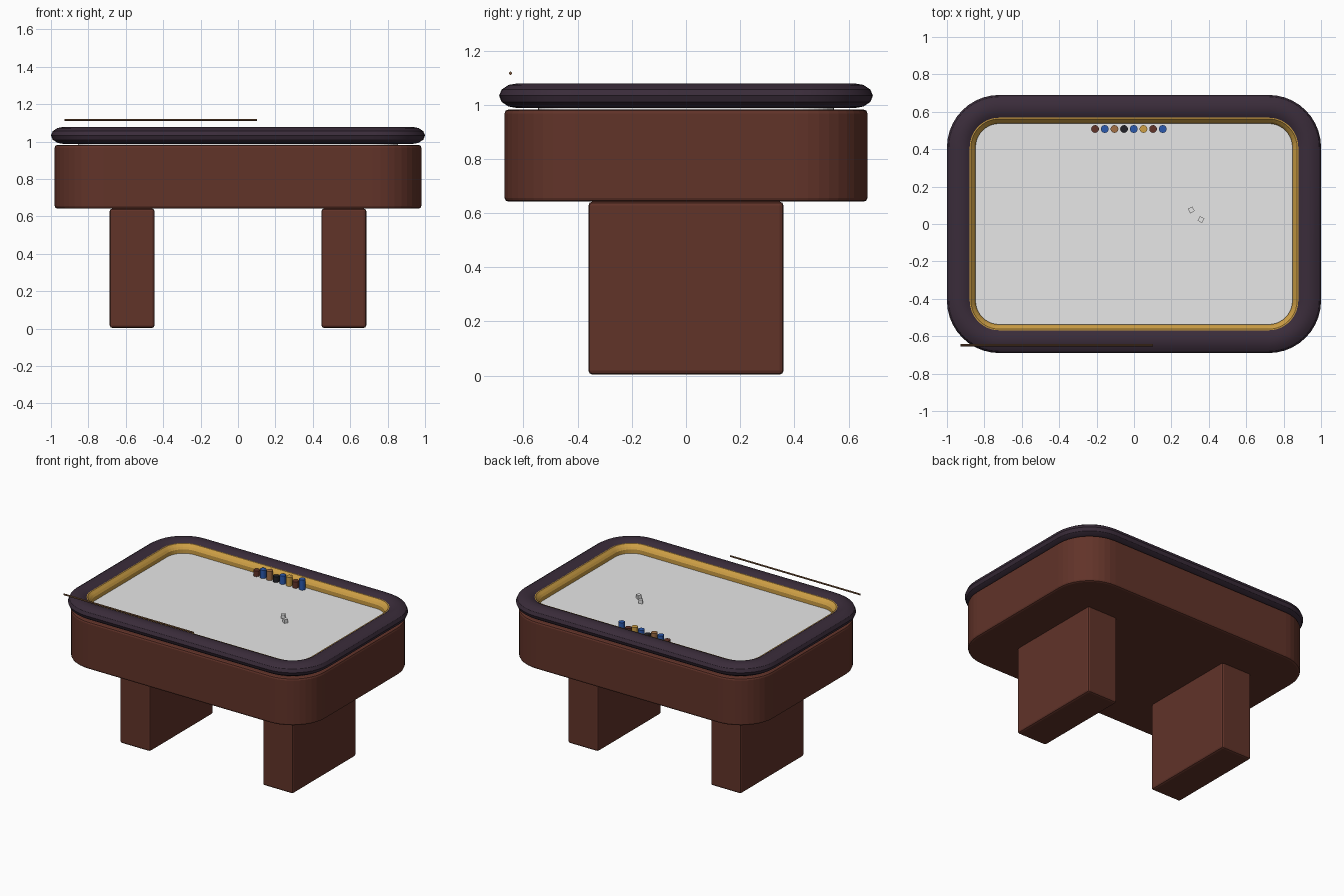
import bpy
import bmesh
import math
from mathutils import Matrix

if "Cube" in bpy.data.objects:
    bpy.data.objects.remove(bpy.data.objects["Cube"])

CORE_X, CORE_Y = 0.72, 0.41   # centres of the rounded table corners
CORNER_STEPS = 10


def material(name, rgb):
    m = bpy.data.materials.new(name)
    m.diffuse_color = (*rgb, 1)
    m.use_nodes = True
    m.node_tree.nodes["Principled BSDF"].inputs["Base Color"].default_value = m.diffuse_color
    return m


WOOD = material("red_brown_wood", (0.12, 0.033, 0.022))
LEATHER = material("dark_plum_leather", (0.042, 0.025, 0.042))
FELT = material("light_grey", (0.8, 0.8, 0.8))
GOLD = material("gold", (0.62, 0.35, 0.06))
BLUE = material("blue", (0.024, 0.10, 0.42))
TAN = material("tan", (0.36, 0.16, 0.06))
BLACK = material("black", (0.015, 0.015, 0.02))
STICK = material("stick_brown", (0.19, 0.09, 0.04))


def finish(name, bm, mat):
    bmesh.ops.recalc_face_normals(bm, faces=bm.faces)
    mesh = bpy.data.meshes.new(name)
    bm.to_mesh(mesh)
    bm.free()
    obj = bpy.data.objects.new(name, mesh)
    bpy.context.collection.objects.link(obj)
    mesh.materials.append(mat)
    return obj


def outline(r):
    """Rounded rectangle at corner radius r around the core rectangle."""
    pts = []
    for q, (sx, sy) in enumerate(((1, 1), (-1, 1), (-1, -1), (1, -1))):
        for i in range(CORNER_STEPS + 1):
            a = math.pi / 2 * (q + i / CORNER_STEPS)
            pts.append((sx * CORE_X + r * math.cos(a), sy * CORE_Y + r * math.sin(a)))
    return pts


def loft(name, profile, mat, ring=False):
    """Sweep a (radius, height) profile round the table; ring closes the profile."""
    bm = bmesh.new()
    loops = [[bm.verts.new((x, y, z)) for x, y in outline(r)] for r, z in profile]
    pairs = list(zip(loops, loops[1:]))
    if ring:
        pairs.append((loops[-1], loops[0]))
    else:
        bm.faces.new(loops[0])
        bm.faces.new(loops[-1])
    for a, b in pairs:
        n = len(a)
        for i in range(n):
            j = (i + 1) % n
            bm.faces.new((a[i], a[j], b[j], b[i]))
    return finish(name, bm, mat)


def box(name, centre, size, mat, turn=0, bevel=0):
    bm = bmesh.new()
    bmesh.ops.create_cube(bm, size=1, matrix=Matrix.Translation(centre)
                          @ Matrix.Rotation(turn, 4, 'Z') @ Matrix.Diagonal((*size, 1)))
    if bevel:
        bmesh.ops.bevel(bm, geom=bm.edges[:], offset=bevel, segments=2,
                        profile=0.5, affect='EDGES')
    return finish(name, bm, mat)


def cylinder(name, centre, radius, length, mat, sides=12, rot=None):
    bm = bmesh.new()
    bmesh.ops.create_cone(bm, cap_ends=True, segments=sides, radius1=radius,
                          radius2=radius, depth=length,
                          matrix=Matrix.Translation(centre) @ (rot or Matrix()))
    return finish(name, bm, mat)


# Legs
for side, label in ((-1, "left"), (1, "right")):
    box(label + "_leg", (side * 0.566, 0, 0.323), (0.24, 0.72, 0.638), WOOD, bevel=0.014)

# Table body with softened edges
loft("table_body", [(0.246, 0.642), (0.256, 0.646), (0.26, 0.656),
                    (0.26, 0.968), (0.256, 0.978), (0.246, 0.982)], WOOD)

# Playing surface
loft("playing_surface", [(0.136, 0.975), (0.136, 1.002)], FELT)

# Padded rail with an oval section
section = [(0.21 + 0.07 * math.cos(k * math.pi / 6), 1.033 + 0.046 * math.sin(k * math.pi / 6))
           for k in range(12)]
rail = loft("padded_rail", section, LEATHER, ring=True)

# Gold trim inside the rail
loft("gold_trim", [(0.165, 0.998), (0.165, 1.062), (0.152, 1.062),
                   (0.136, 1.044), (0.127, 1.03), (0.127, 0.998)], GOLD, ring=True)

# Row of chip stacks
stacks = [(WOOD, 0.04), (BLUE, 0.06), (TAN, 0.065), (BLACK, 0.04),
          (BLUE, 0.06), (GOLD, 0.065), (WOOD, 0.045), (BLUE, 0.072)]
for i, (mat, h) in enumerate(stacks):
    cylinder(f"chip_stack_{i + 1}", (-0.208 + 0.0517 * i, 0.508, 1.002 + h / 2), 0.021, h, mat)

# Dice
box("die_1", (0.306, 0.075, 1.015), (0.027, 0.027, 0.027), FELT, turn=0.5)
box("die_2", (0.358, 0.024, 1.015), (0.027, 0.027, 0.027), FELT, turn=-0.5)

# Stick above the front rail
cylinder("stick", (-0.413, -0.648, 1.116), 0.006, 1.03, STICK, 8,
         Matrix.Rotation(math.pi / 2, 4, 'Y'))

# Smooth the padding only
bpy.context.view_layer.objects.active = rail
rail.select_set(True)
bpy.ops.object.shade_smooth_by_angle(angle=math.radians(25))
